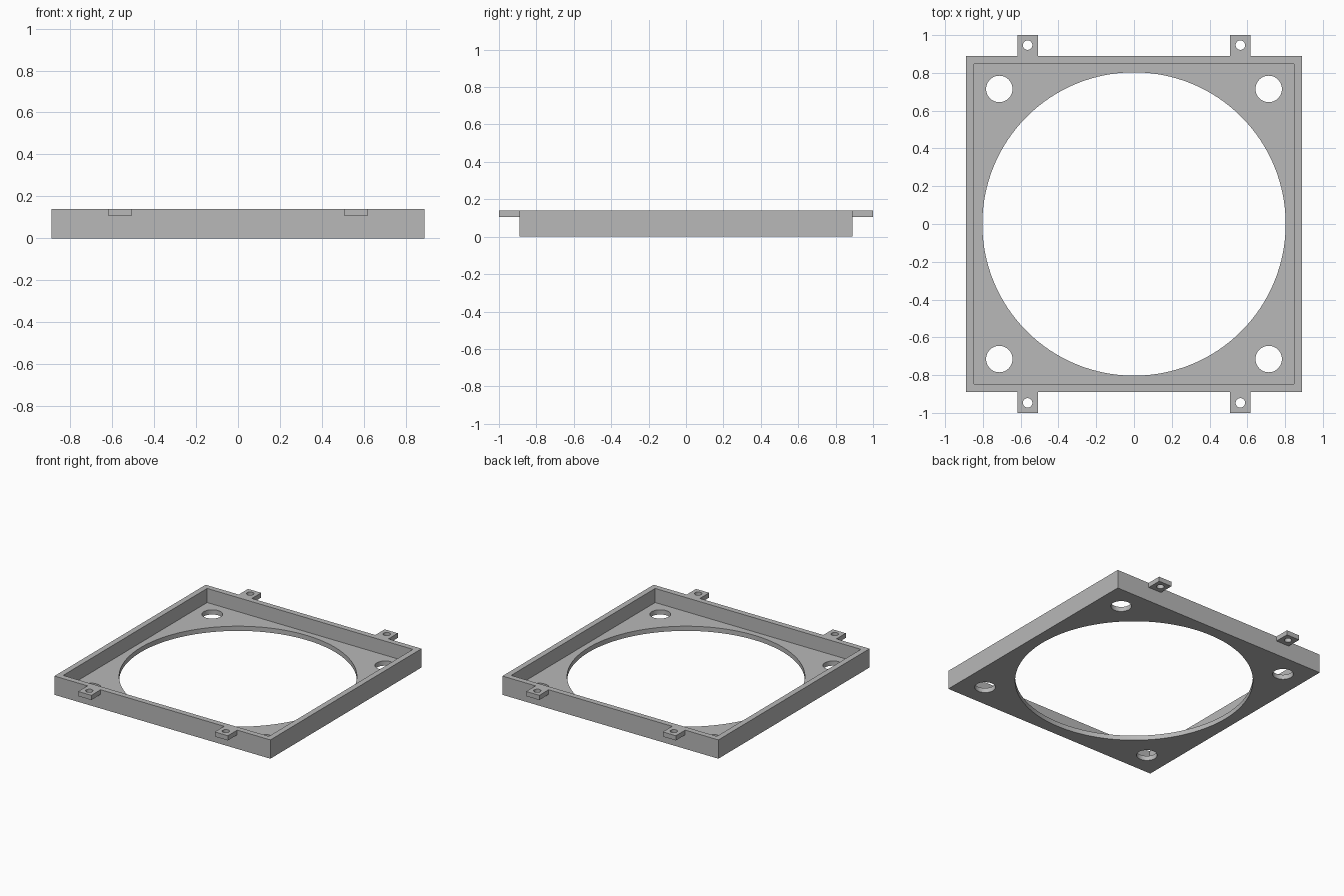
import bpy

cube = bpy.data.objects.get("Cube")
if cube:
    bpy.data.objects.remove(cube, do_unlink=True)

HALF, INNER, HEIGHT = 0.89, 0.848, 0.14
FLOOR = 0.035
TAB_X, TAB_W, TAB_BOTTOM = 0.563, 0.108, 0.105

grey = bpy.data.materials.new("plain grey")
grey.use_nodes = True
colour = (0.48, 0.48, 0.48, 1)
grey.diffuse_color = colour
grey.node_tree.nodes["Principled BSDF"].inputs["Base Color"].default_value = colour


def box(name, x, y, z):
    """Box from (low, high) pairs on each axis."""
    pairs = (x, y, z)
    bpy.ops.mesh.primitive_cube_add(size=1, location=[(a + b) / 2 for a, b in pairs])
    ob = bpy.context.object
    ob.name = name
    ob.scale = [b - a for a, b in pairs]
    bpy.ops.object.transform_apply(location=True, rotation=False, scale=True)
    ob.data.materials.append(grey)
    return ob


def drill(name, x, y, radius, sides):
    bpy.ops.mesh.primitive_cylinder_add(vertices=sides, radius=radius, depth=1, location=(x, y, 0))
    ob = bpy.context.object
    ob.name = name
    ob.data.materials.append(grey)
    return ob


def cut(target, cutter):
    """Subtract the cutter, then discard it."""
    cutter.hide_render = True
    mod = target.modifiers.new("cut", "BOOLEAN")
    mod.operation = "DIFFERENCE"
    mod.solver = "EXACT"
    mod.object = cutter
    bpy.ops.object.select_all(action="DESELECT")
    target.select_set(True)
    bpy.context.view_layer.objects.active = target
    bpy.ops.object.modifier_apply(modifier=mod.name)
    bpy.data.objects.remove(cutter, do_unlink=True)


def finish(ob):
    bpy.ops.object.select_all(action="DESELECT")
    ob.select_set(True)
    bpy.context.view_layer.objects.active = ob
    bpy.ops.object.shade_smooth_by_angle(angle=0.5)


# Square tray with a raised rim, a large round opening and corner holes
tray = box("tray_frame", (-HALF, HALF), (-HALF, HALF), (0, HEIGHT))
cut(tray, box("pocket_cutter", (-INNER, INNER), (-INNER, INNER), (FLOOR, 1)))
cut(tray, drill("opening_cutter", 0, 0, 0.803, 128))
for sx in (-1, 1):
    for sy in (-1, 1):
        cut(tray, drill("corner_hole_cutter", sx * 0.713, sy * 0.715, 0.07, 48))
finish(tray)

# Four drilled mounting tabs, flush with the top of the rim
for sy, end in ((-1, "front"), (1, "back")):
    for sx, side in ((-1, "right"), (1, "left")):
        x = sx * TAB_X
        tab = box(f"{end}_{side}_tab", (x - TAB_W / 2, x + TAB_W / 2),
                  sorted((sy * HALF, sy)), (TAB_BOTTOM, HEIGHT))
        cut(tab, drill("tab_hole_cutter", x, sy * 0.947, 0.025, 32))
        finish(tab)
